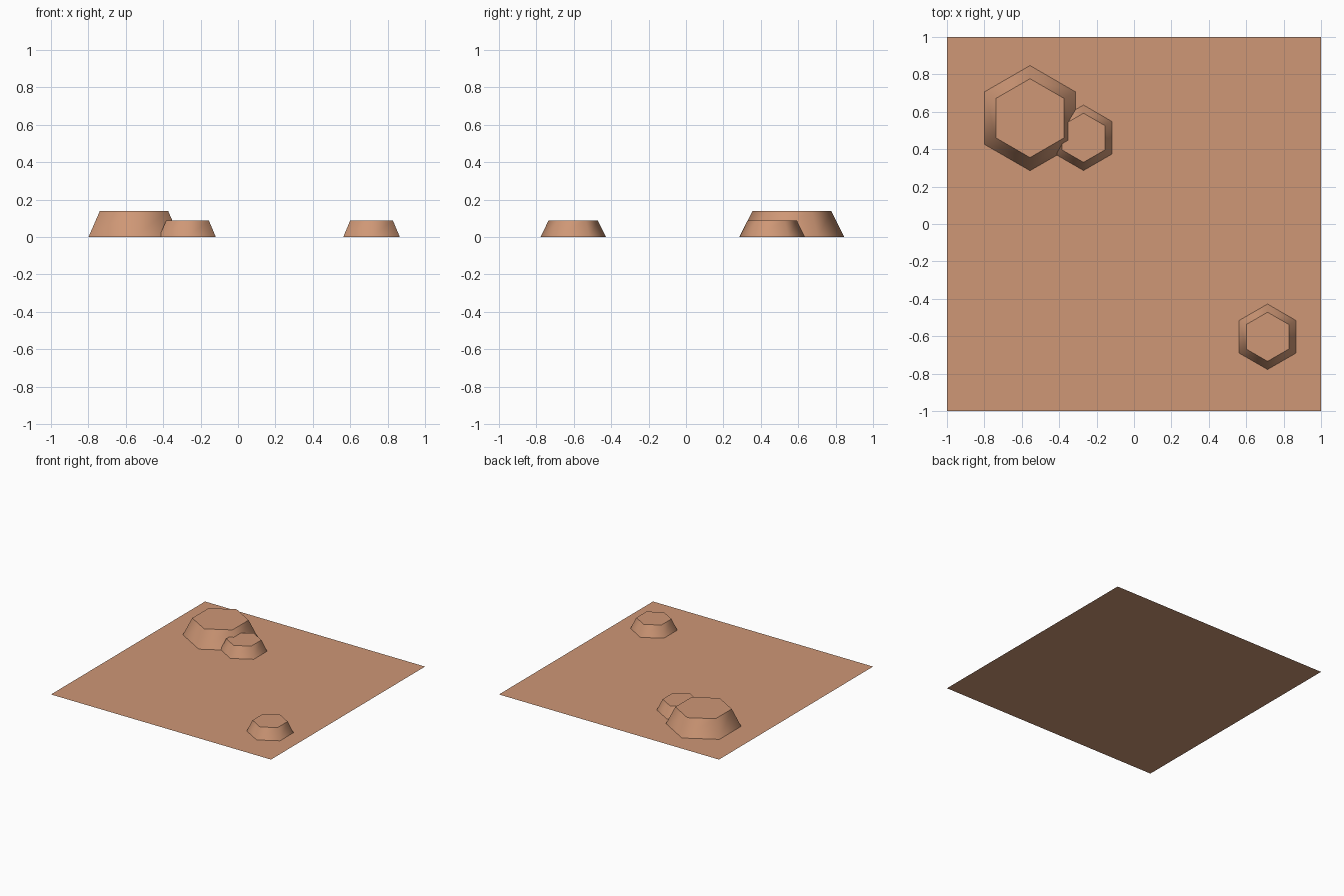
import bpy, bmesh, math

if "Cube" in bpy.data.objects:
    bpy.data.objects.remove(bpy.data.objects["Cube"])

sand = bpy.data.materials.new("sandy_brown")
sand.diffuse_color = (0.62, 0.31, 0.18, 1)
sand.use_nodes = True
sand.node_tree.nodes["Principled BSDF"].inputs["Base Color"].default_value = sand.diffuse_color


def finish(name, bm):
    mesh = bpy.data.meshes.new(name)
    bm.to_mesh(mesh)
    bm.free()
    mesh.materials.append(sand)
    obj = bpy.data.objects.new(name, mesh)
    bpy.context.collection.objects.link(obj)
    return obj


def mound(name, x, y, radius, height):
    """Six-sided tapered mound: smooth sides, flat sharp-edged top, open base."""
    bm = bmesh.new()
    rings = []
    for r, z in ((radius, 0), (radius * 0.75, height)):
        rings.append([bm.verts.new((r * math.sin(i * math.pi / 3),
                                    r * math.cos(i * math.pi / 3), z))
                      for i in range(6)])
    low, high = rings
    for i in range(6):
        j = (i + 1) % 6
        bm.faces.new((low[j], low[i], high[i], high[j])).smooth = True
    top = bm.faces.new(high[::-1])
    for edge in top.edges:
        edge.smooth = False
    bm.normal_update()
    finish(name, bm).location = (x, y, 0)


# Flat ground tile
bm = bmesh.new()
bmesh.ops.create_grid(bm, x_segments=1, y_segments=1, size=1)
finish("ground_tile", bm)

# Raised mounds
mound("large_mound", -0.556, 0.566, 0.281, 0.14)
mound("small_mound_beside", -0.27, 0.461, 0.175, 0.09)
mound("small_mound_corner", 0.714, -0.603, 0.175, 0.09)
